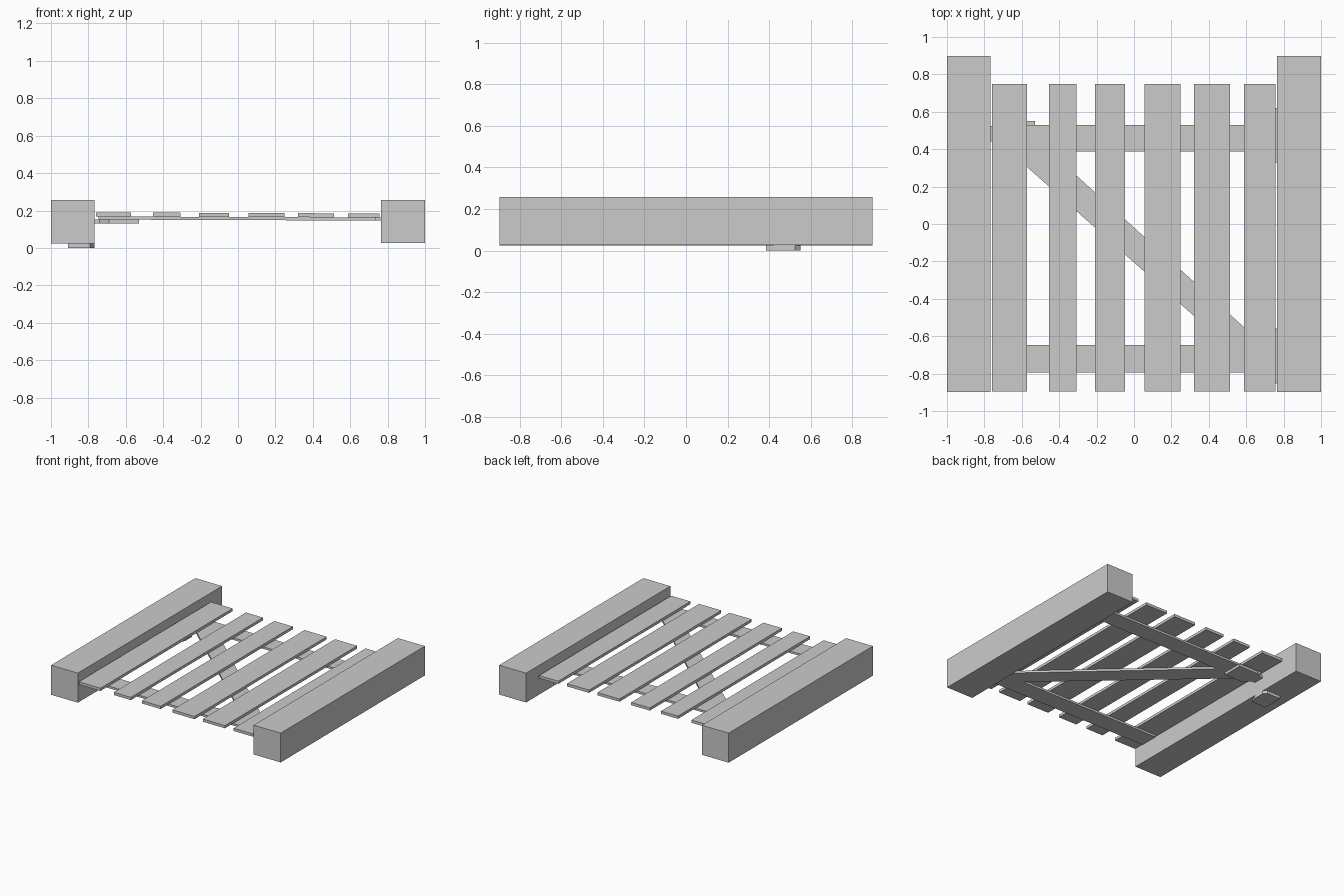
import bpy
import bmesh

if "Cube" in bpy.data.objects:
    bpy.data.objects.remove(bpy.data.objects["Cube"])

grey = bpy.data.materials.new("plain grey")
grey.diffuse_color = (0.6, 0.6, 0.6, 1)
grey.use_nodes = True
grey.node_tree.nodes["Principled BSDF"].inputs["Base Color"].default_value = grey.diffuse_color
TILT = -0.0037  # the gate leaf sags slightly towards the hinge side


def prism(name, outline, z0, z1, tilt=0.0):
    """Extrude a flat outline from z0 to z1, optionally sloping along x."""
    bm = bmesh.new()
    face = bm.faces.new([bm.verts.new((x, y, z0)) for x, y in outline])
    ext = bmesh.ops.extrude_face_region(bm, geom=[face])
    for v in ext["geom"]:
        if isinstance(v, bmesh.types.BMVert):
            v.co.z = z1
    for v in bm.verts:
        v.co.z += tilt * v.co.x
    bmesh.ops.recalc_face_normals(bm, faces=bm.faces)
    mesh = bpy.data.meshes.new(name)
    bm.to_mesh(mesh)
    bm.free()
    mesh.materials.append(grey)
    obj = bpy.data.objects.new(name, mesh)
    bpy.context.collection.objects.link(obj)
    return obj


def board(name, x0, x1, y0, y1, z0, z1, tilt=0.0):
    return prism(name, [(x0, y0), (x1, y0), (x1, y1), (x0, y1)], z0, z1, tilt)


# Heavy posts on both sides
board("left_post", -1.0, -0.767, -0.897, 0.897, 0.024, 0.257)
board("right_post", 0.765, 1.0, -0.897, 0.897, 0.026, 0.257)

# Uneven upright slats
slats = [(-0.76, -0.572), (-0.455, -0.307), (-0.209, -0.047),
         (0.055, 0.248), (0.32, 0.513), (0.588, 0.756)]
for i, (x0, x1) in enumerate(slats):
    board(f"slat_{i + 1}", x0, x1, -0.895, 0.749, 0.1655, 0.187, TILT)

# Cross rails
board("upper_rail", -0.745, 0.765, 0.387, 0.53, 0.149, 0.1655, TILT)
board("lower_rail", -0.745, 0.765, -0.793, -0.648, 0.149, 0.1655, TILT)

# Diagonal brace fitted between the rails
prism("diagonal_brace", [(-0.664, 0.387), (-0.449, 0.387),
                         (0.695, -0.648), (0.496, -0.648)],
      0.149, 0.1655, TILT)

# Latch on the leaf, tapering to a bolt beside the post
prism("latch", [(-0.53, 0.387), (-0.53, 0.55), (-0.69, 0.55), (-0.74, 0.525),
                (-0.766, 0.525), (-0.766, 0.44), (-0.74, 0.44), (-0.69, 0.387)],
      0.13, 0.1515)

# Catch plate under the post, tapering towards the latch
prism("latch_catch", [(-0.91, 0.385), (-0.79, 0.385), (-0.767, 0.44),
                      (-0.767, 0.525), (-0.79, 0.55), (-0.91, 0.55)],
      0.0, 0.024)

# Hinge plates beside the right post
for name, y0, y1 in (("upper_hinge", 0.33, 0.62), ("lower_hinge", -0.853, -0.56)):
    board(name, 0.735, 0.766, y0, y1, 0.1475, 0.1625)
